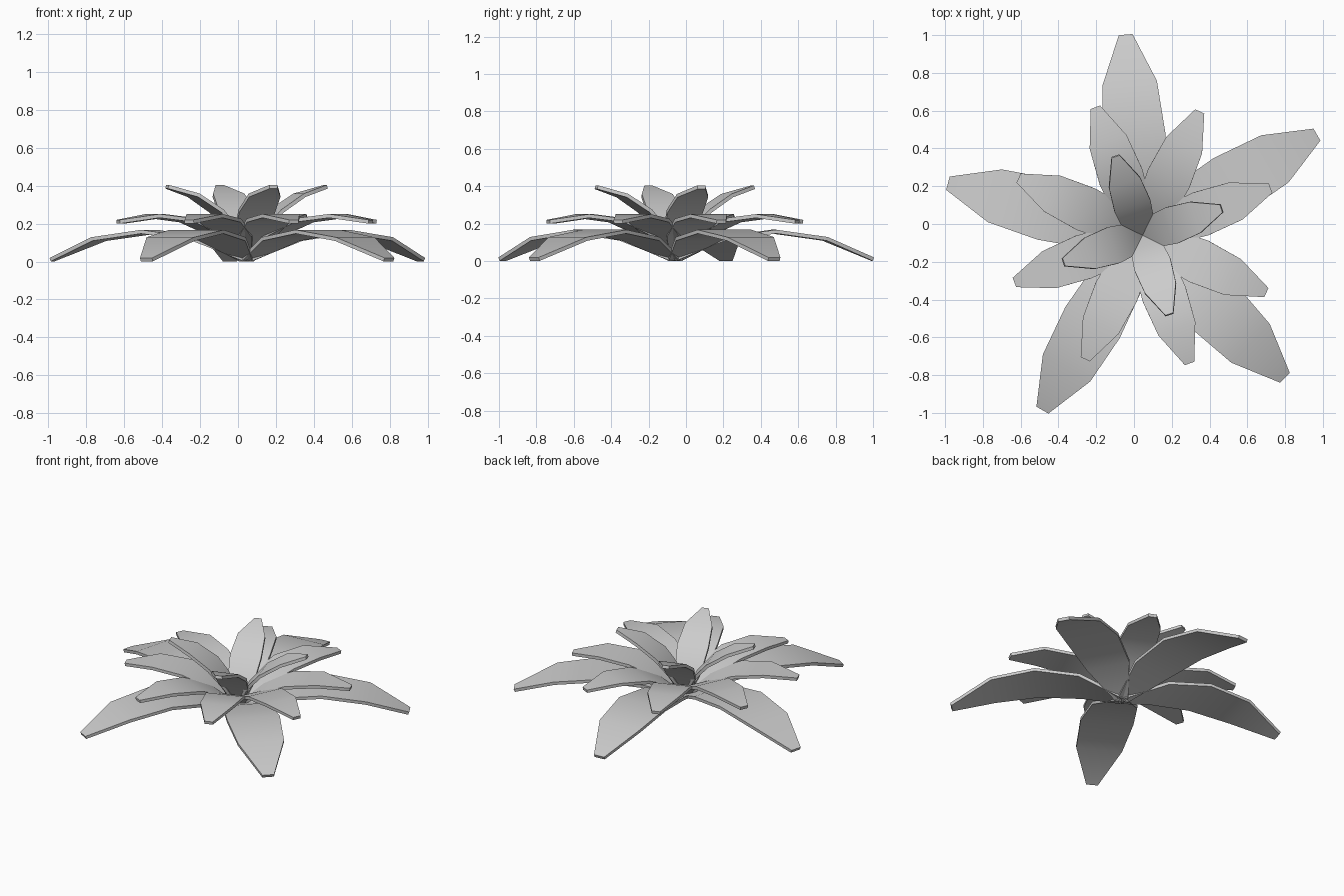
import bpy
from math import sin, cos, radians

if "Cube" in bpy.data.objects:
    bpy.data.objects.remove(bpy.data.objects["Cube"])

CENTRE = (0.045, -0.06)
WIDTHS = (0.24, 0.85, 1.0, 0.87, 0.22)   # half width from base to tip


def leaf(name, heading, seg, half_width, slopes):
    """Flat arching leaf: a strip of equal segments, each with its own slope."""
    h = radians(heading)
    r, z = 0.0, 0.01
    spine = [(r, z)]
    for s in slopes:
        r += seg * cos(radians(s))
        z += seg * sin(radians(s))
        spine.append((r, z))
    verts = []
    for (r, z), w in zip(spine, WIDTHS):
        for side in (-1, 1):
            p = side * w * half_width
            verts.append((r * cos(h) - p * sin(h), r * sin(h) + p * cos(h), z))
    faces = [(2 * i, 2 * i + 2, 2 * i + 3, 2 * i + 1) for i in range(len(slopes))]
    mesh = bpy.data.meshes.new(name)
    mesh.from_pydata(verts, [], faces)
    ob = bpy.data.objects.new(name, mesh)
    bpy.context.collection.objects.link(ob)
    ob.location = (*CENTRE, 0)
    mod = ob.modifiers.new("thickness", 'SOLIDIFY')
    mod.thickness = 0.02
    mod.offset = 0
    bpy.ops.object.select_all(action='DESELECT')
    ob.select_set(True)
    bpy.context.view_layer.objects.active = ob
    bpy.ops.object.modifier_apply(modifier=mod.name)
    bpy.ops.object.shade_smooth_by_angle(angle=radians(30))


# Large drooping leaves touching the ground
for i, a in enumerate((30, 94.8, 165, 240.2, 315)):
    leaf(f"outer_leaf_{i + 1}", a, 0.278, 0.166, (23, 8, -8, -23))

# Ring of medium leaves
for i in range(8):
    leaf(f"middle_leaf_{i + 1}", 20.2 + 45 * i, 0.197, 0.12, (40, 24, 7, -9))

# Small upright leaves in the heart
for i in range(4):
    leaf(f"inner_leaf_{i + 1}", 18.8 + 90 * i, 0.154, 0.1, (65, 49, 33, 17))
